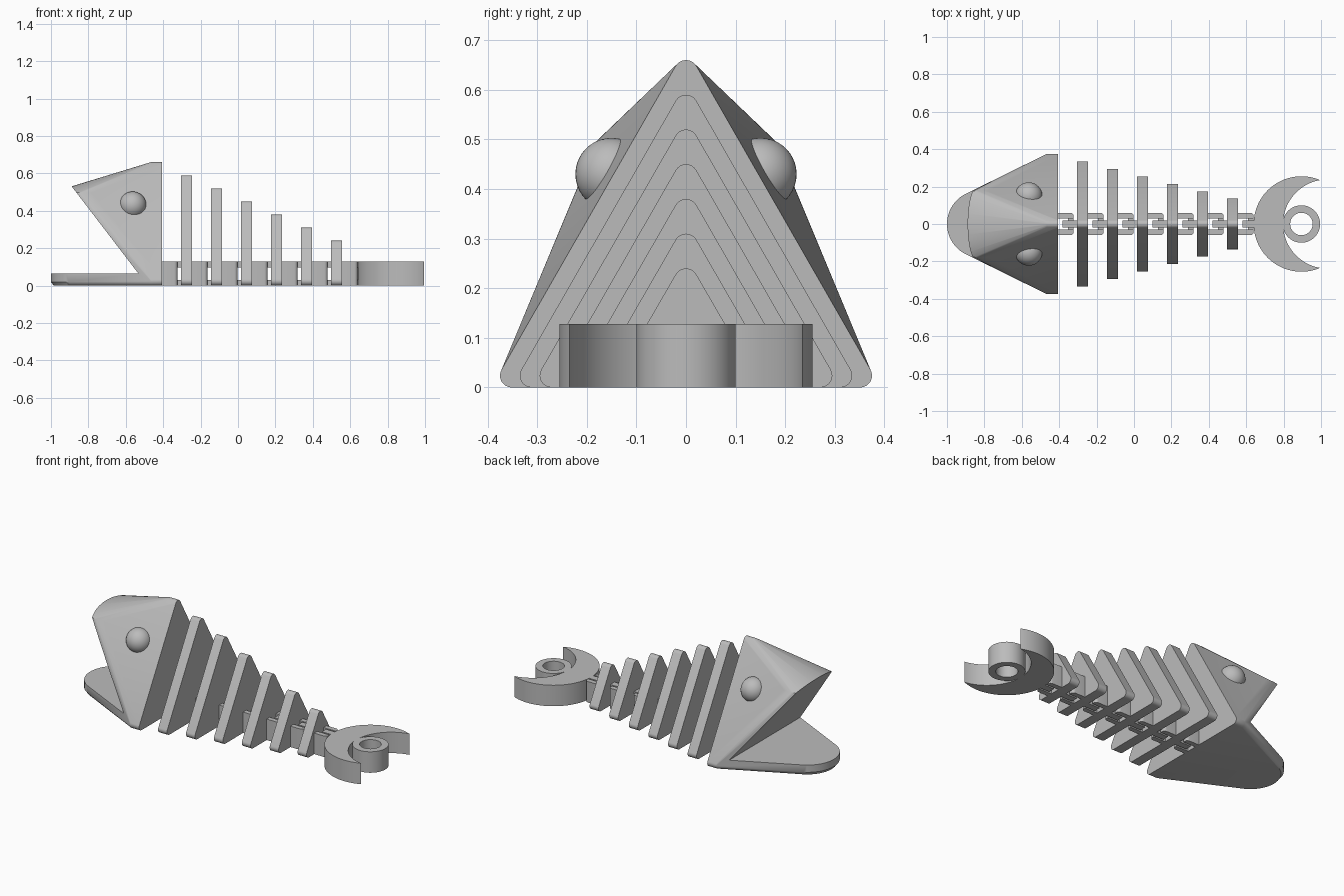
import bpy, bmesh, math
from math import sin, cos, pi

cube = bpy.data.objects.get("Cube")
if cube:
    bpy.data.objects.remove(cube, do_unlink=True)

grey = bpy.data.materials.new("plain grey")
grey.use_nodes = True
GREY = (0.5, 0.5, 0.5, 1)
grey.diffuse_color = GREY
grey.node_tree.nodes["Principled BSDF"].inputs["Base Color"].default_value = GREY

R = 0.024       # corner radius of the triangular plates
LINK_H = 0.128  # height of the chain and the tail
THICK = 0.06    # plate thickness
STEP = 0.1605   # spacing of the ribs


def make(name, bm):
    bmesh.ops.recalc_face_normals(bm, faces=bm.faces)
    mesh = bpy.data.meshes.new(name)
    bm.to_mesh(mesh)
    bm.free()
    mesh.materials.append(grey)
    ob = bpy.data.objects.new(name, mesh)
    bpy.context.collection.objects.link(ob)
    return ob


def smooth(ob):
    bpy.ops.object.select_all(action='DESELECT')
    ob.select_set(True)
    bpy.context.view_layer.objects.active = ob
    bpy.ops.object.shade_smooth_by_angle(angle=math.radians(30))


def boolean(ob, cutter, operation):
    mod = ob.modifiers.new("cut", 'BOOLEAN')
    mod.operation, mod.object, mod.solver = operation, cutter, 'EXACT'
    bpy.context.view_layer.objects.active = ob
    bpy.ops.object.modifier_apply(modifier=mod.name)
    bpy.data.objects.remove(cutter, do_unlink=True)


def hull(name, points):
    bm = bmesh.new()
    for p in points:
        bm.verts.new(p)
    res = bmesh.ops.convex_hull(bm, input=bm.verts)
    loose = {g for g in res["geom_interior"] + res["geom_unused"]
             if isinstance(g, bmesh.types.BMVert)}
    bmesh.ops.delete(bm, geom=list(loose), context='VERTS')
    bmesh.ops.dissolve_limit(bm, angle_limit=0.001, verts=bm.verts, edges=bm.edges)
    return make(name, bm)


def triangle_points(x, half, height):
    """Rounded triangle standing on the ground, two layers thick."""
    pts = []
    for cy, cz in ((half - R, R), (R - half, R), (0, height - R)):
        for k in range(24):
            a = 2 * pi * k / 24
            for px in (x, x + THICK):
                pts.append((px, cy + R * cos(a), cz + R * sin(a)))
    return pts


def disc(x, z, r, n=64):
    return [(x + r * cos(2 * pi * k / n), r * sin(2 * pi * k / n), z) for k in range(n)]


def box(bm, x0, x1, y0, y1, z0, z1):
    vs = bmesh.ops.create_cube(bm, size=1)["verts"]
    for v in vs:
        v.co = ((x0 + x1) / 2 + v.co.x * (x1 - x0),
                (y0 + y1) / 2 + v.co.y * (y1 - y0),
                (z0 + z1) / 2 + v.co.z * (z1 - z0))


def prism(name, outline, z0=0, z1=LINK_H):
    bm = bmesh.new()
    face = bm.faces.new([bm.verts.new((x, y, z0)) for x, y in outline])
    ext = bmesh.ops.extrude_face_region(bm, geom=[face])["geom"]
    for v in ext:
        if isinstance(v, bmesh.types.BMVert):
            v.co.z = z1
    return make(name, bm)


def circle(x, r, n=96):
    return [(p[0], p[1]) for p in disc(x, 0, r, n)]


# Head: plate stretched to a round nose, then the open mouth cut away
HEAD_BACK = -0.406
head = hull("head", triangle_points(HEAD_BACK - THICK, 0.375, 0.66)
            + disc(-0.82, 0, 0.165) + disc(-0.82, 0.02, 0.18) + disc(-0.82, 0.497, 0.18))
mouth = [(-0.532, 0.064), (-0.967, 0.632), (-1.2, 0.8), (-1.2, 0.064)]
bm = bmesh.new()
sides = [[bm.verts.new((x, y, z)) for x, z in mouth] for y in (-0.6, 0.6)]
for s in sides:
    bm.faces.new(s)
for i in range(4):
    j = (i + 1) % 4
    bm.faces.new((sides[0][i], sides[0][j], sides[1][j], sides[1][i]))
boolean(head, make("mouth_cutter", bm), 'DIFFERENCE')
smooth(head)

# Eyes
for side, y in (("left", 0.15), ("right", -0.15)):
    bm = bmesh.new()
    bmesh.ops.create_uvsphere(bm, u_segments=40, v_segments=20, radius=0.073)
    eye = make("eye_" + side, bm)
    eye.location = (-0.563, y, 0.43)
    smooth(eye)

# Ribs, shrinking towards the tail
plate_backs = [HEAD_BACK]
for i in range(6):
    x = HEAD_BACK + STEP * (i + 1) - THICK
    smooth(hull("rib_%d" % (i + 1),
                triangle_points(x, 0.335 - 0.04 * i, 0.59 - 0.07 * i)))
    plate_backs.append(x + THICK)

# Chain: a flat ring behind each plate, caught by an upright loop on the next part
for i, x in enumerate(plate_backs):
    bm = bmesh.new()
    for s in (-1, 1):
        y0, y1 = sorted((s * 0.03, s * 0.06))
        box(bm, x - 0.005, x + 0.083, y0, y1, 0, LINK_H)
    corners = [e for e in bm.edges
               if all(v.co.x > x + 0.05 and abs(v.co.y) > 0.05 for v in e.verts)]
    bmesh.ops.bevel(bm, geom=corners, offset=0.018, segments=4, affect='EDGES', profile=0.5)
    box(bm, x + 0.053, x + 0.083, -0.035, 0.035, 0.04, 0.088)
    smooth(make("ring_%d" % i, bm))

    bm = bmesh.new()
    end = x + STEP - THICK + 0.005
    box(bm, x + 0.023, x + 0.046, -0.02, 0.02, 0, LINK_H)
    box(bm, x + 0.04, end, -0.02, 0.02, 0, 0.03)
    box(bm, x + 0.04, end, -0.02, 0.02, 0.098, LINK_H)
    make("loop_%d" % i, bm)

# Tail: crescent fin with a keyring eyelet
TAIL_X = 0.895
tail = prism("tail_fin", circle(TAIL_X, 0.255))
boolean(tail, prism("fin_cutter", circle(1.035, 0.238), -0.1, 0.3), 'DIFFERENCE')
boolean(tail, prism("eyelet", circle(TAIL_X, 0.1)), 'UNION')
boolean(tail, prism("eyelet_cutter", circle(TAIL_X, 0.06), -0.1, 0.3), 'DIFFERENCE')
smooth(tail)
